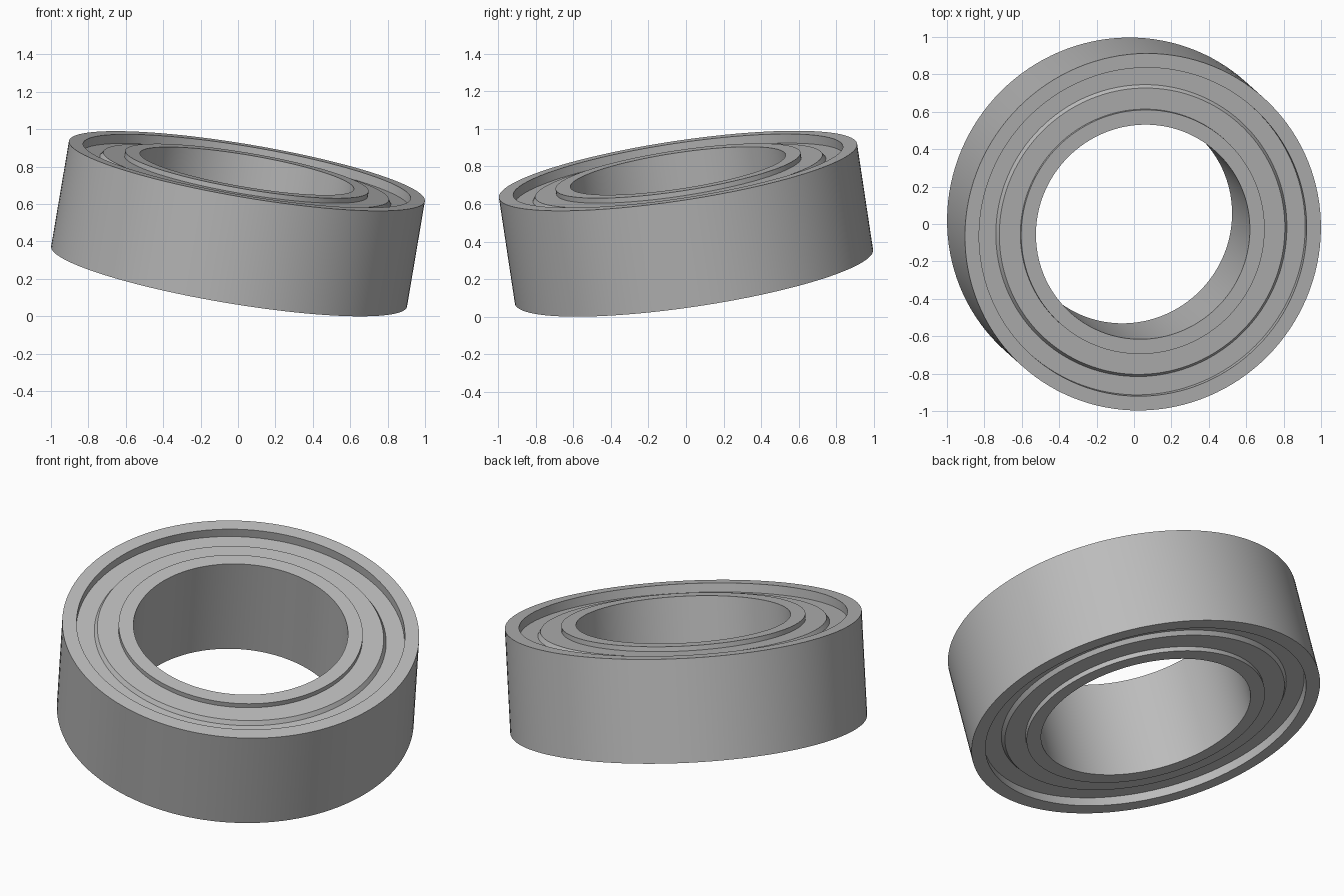
import bpy
import math
from mathutils import Vector

cube = bpy.data.objects.get("Cube")
if cube:
    bpy.data.objects.remove(cube, do_unlink=True)

SEGMENTS = 128
HALF = 0.289                                   # half of the bearing width
AXIS = Vector((0.165, -0.147, 0.975)).normalized()
CENTRE = Vector((0, 0, 0.495))
R_BORE, R_INNER, R_LIP, R_OUTER = 0.58, 0.66, 0.888, 0.965

steel = bpy.data.materials.new("grey steel")
steel.use_nodes = True
colour = (0.5, 0.5, 0.5, 1)
steel.diffuse_color = colour
steel.node_tree.nodes["Principled BSDF"].inputs["Base Color"].default_value = colour


def lathe(name, profile):
    """Turn a closed (radius, height) profile about the tilted axis."""
    n = len(profile)
    verts, faces = [], []
    for s in range(SEGMENTS):
        a = math.tau * s / SEGMENTS
        verts += [(r * math.cos(a), r * math.sin(a), h) for r, h in profile]
        here, there = s * n, (s + 1) % SEGMENTS * n
        for i in range(n):
            j = (i + 1) % n
            faces.append((here + i, there + i, there + j, here + j))
    mesh = bpy.data.meshes.new(name)
    mesh.from_pydata(verts, [], faces)
    mesh.materials.append(steel)
    obj = bpy.data.objects.new(name, mesh)
    bpy.context.collection.objects.link(obj)
    obj.location = CENTRE
    obj.rotation_mode = 'QUATERNION'
    obj.rotation_quaternion = Vector((0, 0, 1)).rotation_difference(AXIS)
    bpy.ops.object.select_all(action='DESELECT')
    obj.select_set(True)
    bpy.context.view_layer.objects.active = obj
    bpy.ops.object.shade_smooth_by_angle(angle=math.radians(30))


def race(name, r0, r1):
    lathe(name, [(r0, -HALF), (r1, -HALF), (r1, HALF), (r0, HALF)])


# Outer and inner races
race("outer_race", R_LIP, R_OUTER)
race("inner_race", R_BORE, R_INNER)

# Recessed shields: low outer band, sloped step, raised inner band, on both ends
low, high = HALF - 0.05, HALF - 0.027
upper = [(R_LIP + 0.01, low), (0.789, low), (0.774, high), (R_INNER - 0.01, high)]
lower = [(r, -h) for r, h in reversed(upper)]
lathe("shields", lower + upper)
